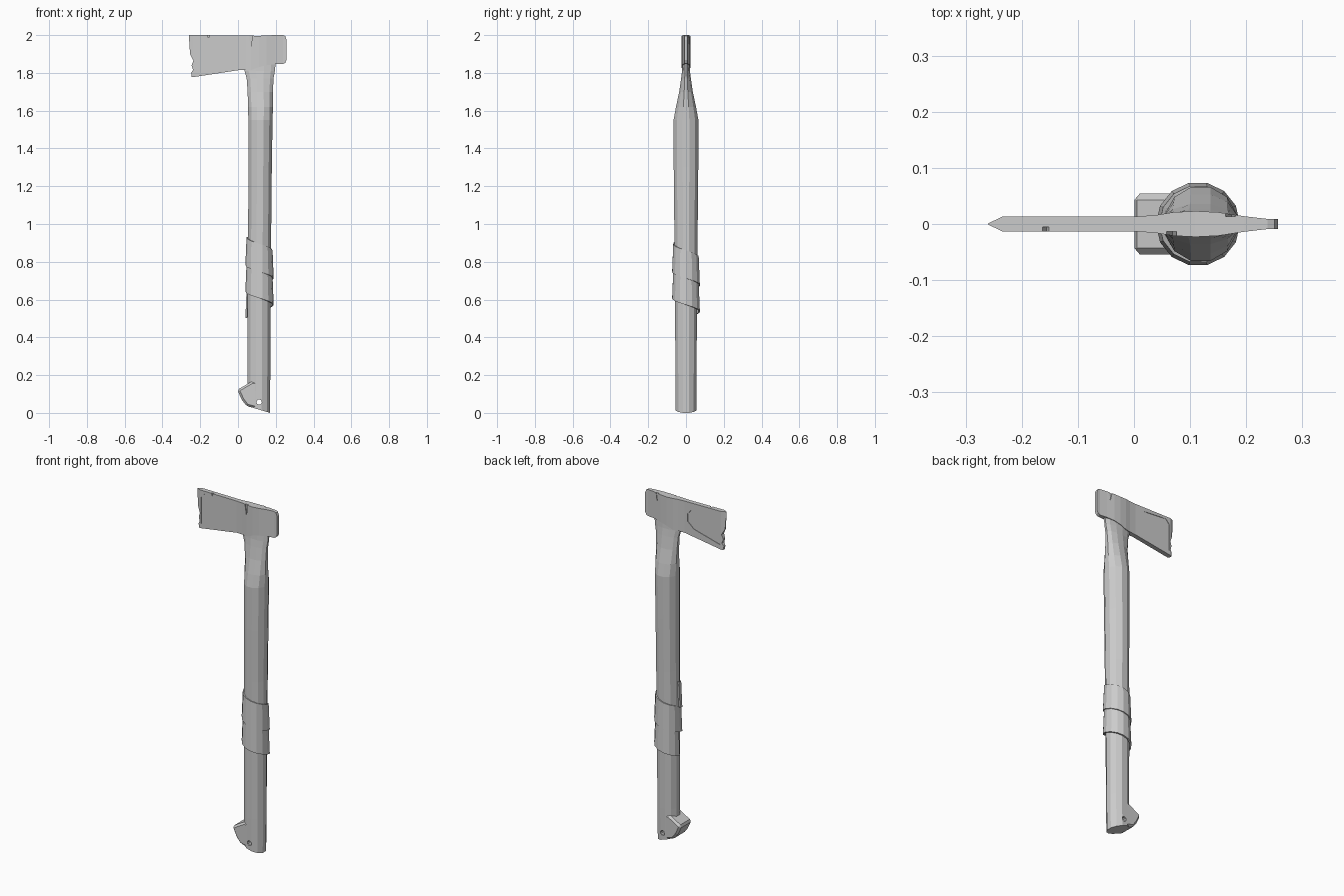
import bpy, bmesh, math
from mathutils import Vector

cube = bpy.data.objects.get("Cube")
if cube:
    bpy.data.objects.remove(cube)

grey = bpy.data.materials.new("plain grey")
grey.use_nodes = True
tone = (0.6, 0.6, 0.6, 1)
grey.diffuse_color = tone
grey.node_tree.nodes["Principled BSDF"].inputs["Base Color"].default_value = tone


def finish(name, bm):
    bmesh.ops.recalc_face_normals(bm, faces=bm.faces)
    mesh = bpy.data.meshes.new(name)
    bm.to_mesh(mesh)
    bm.free()
    mesh.materials.append(grey)
    ob = bpy.data.objects.new(name, mesh)
    bpy.context.collection.objects.link(ob)
    return ob


def loft(name, rings):
    """Join equal rings of points into a capped solid."""
    bm = bmesh.new()
    rows = [[bm.verts.new(p) for p in ring] for ring in rings]
    n = len(rows[0])
    for a, b in zip(rows, rows[1:]):
        for i in range(n):
            j = (i + 1) % n
            bm.faces.new((a[i], a[j], b[j], b[i]))
    bm.faces.new(rows[0])
    bm.faces.new(rows[-1])
    return finish(name, bm)


def prism(name, outline, y0, y1):
    return loft(name, [[(x, y, z) for x, z in outline] for y in (y0, y1)])


def apply_modifier(ob, mod):
    bpy.context.view_layer.objects.active = ob
    bpy.ops.object.modifier_apply(modifier=mod.name)


def cut(cutter, *targets):
    for ob in targets:
        mod = ob.modifiers.new("cut", 'BOOLEAN')
        mod.operation = 'DIFFERENCE'
        mod.solver = 'EXACT'
        mod.object = cutter
        apply_modifier(ob, mod)
    bpy.data.objects.remove(cutter)


# Handle: twelve-sided shaft that flattens into the neck under the head
SIDES = 12


def ring(z, cx, rx, ry, slope=0.0):
    pts = []
    for i in range(SIDES):
        a = math.tau * (i + 0.5) / SIDES
        k = 1 / math.cos(math.pi / SIDES)
        dx = rx * k * math.cos(a)
        pts.append((cx + dx, ry * k * math.sin(a), z + slope * dx))
    return pts


handle = loft("handle", [
    ring(0.018, 0.109, 0.060, 0.055, -0.3),
    ring(0.2, 0.111, 0.060, 0.056),
    ring(0.6, 0.112, 0.061, 0.058),
    ring(1.0, 0.115, 0.061, 0.062),
    ring(1.3, 0.117, 0.062, 0.065),
    ring(1.55, 0.119, 0.064, 0.066),
    ring(1.62, 0.119, 0.066, 0.053),
    ring(1.7, 0.118, 0.067, 0.036),
    ring(1.77, 0.117, 0.071, 0.026),
    ring(1.81, 0.115, 0.080, 0.021),
    ring(1.86, 0.115, 0.085, 0.018),
    ring(1.95, 0.115, 0.060, 0.016),
])

# Pommel hook at the foot of the handle
pommel = prism("pommel_hook", [(0.11, 0.019), (0.045, 0.036), (0.02, 0.07),
                               (-0.004, 0.122), (0.07, 0.165), (0.11, 0.17)],
               -0.054, 0.054)
bevel = pommel.modifiers.new("bevel", 'BEVEL')
bevel.width = 0.011
bevel.segments = 1
apply_modifier(pommel, bevel)

# Lanyard hole through the foot
hole = [(0.112 + 0.014 * math.cos(math.tau * i / 10),
         0.057 + 0.014 * math.sin(math.tau * i / 10)) for i in range(10)]
cut(prism("hole_cutter", hole, -0.1, 0.1), handle, pommel)

# Head: columns of x, bottom, top, half thickness
columns = [
    (-0.26, 1.776, 2.0, 0.001), (-0.235, 1.778, 2.0, 0.013),
    (0.0, 1.814, 1.998, 0.013), (0.04, 1.815, 1.998, 0.016),
    (0.07, 1.815, 1.997, 0.021), (0.11, 1.83, 1.996, 0.023),
    (0.15, 1.84, 1.998, 0.021), (0.195, 1.846, 2.0, 0.014),
    (0.238, 1.846, 2.0, 0.009), (0.25, 1.853, 1.995, 0.009),
    (0.257, 1.868, 1.975, 0.009),
]
head = loft("axe_head", [[(x, -t, lo), (x, t, lo), (x, t, hi), (x, -t, hi)]
                         for x, lo, hi, t in columns])

# Chipped cutting edge
chips = [(-0.3, 1.965), (-0.258, 1.965), (-0.254, 1.9), (-0.236, 1.865),
         (-0.246, 1.84), (-0.238, 1.815), (-0.248, 1.8), (-0.243, 1.76), (-0.3, 1.76)]
cut(prism("chip_cutter", chips, -0.1, 0.1), head)

# Shallow recessed cheeks on both sides of the blade
cheek = [(-0.205, 1.985), (-0.06, 1.975), (-0.02, 1.93), (-0.02, 1.885),
         (-0.06, 1.85), (-0.228, 1.805), (-0.228, 1.96)]
for s in (-1, 1):
    cut(prism("cheek_cutter", cheek, s * 0.0105, s * 0.05), head)


# Battle nicks along the top edge
def nick(x, y, depth):
    shape = [(x - 0.009, 2.01), (x + 0.012, 2.01), (x + 0.004, 2.0 - depth)]
    cut(prism("nick_cutter", shape, y, y * 5), head)


nick(0.065, -0.013, 0.07)
nick(0.17, 0.013, 0.05)
nick(-0.16, -0.005, 0.015)

# Grip wrap: a flat strip wound twice round the handle
bm = bmesh.new()
TURNS, STEPS, PITCH, WIDTH = 2, 14, 0.14, 0.148
previous = None
for i in range(TURNS * STEPS + 1):
    t = i / STEPS
    a = math.pi + math.tau * t
    top = 0.93 - PITCH * t
    pair = []
    for z, grow in ((top, 0.004), (top - WIDTH, 0.010)):
        pair.append(bm.verts.new(Vector((0.114 + (0.061 + grow) * math.cos(a),
                                         (0.061 + grow) * math.sin(a), z))))
    if previous:
        bm.faces.new((previous[0], previous[1], pair[1], pair[0]))
    previous = pair
wrap = finish("grip_wrap", bm)
solid = wrap.modifiers.new("thickness", 'SOLIDIFY')
solid.thickness = 0.008
solid.offset = 0
apply_modifier(wrap, solid)
